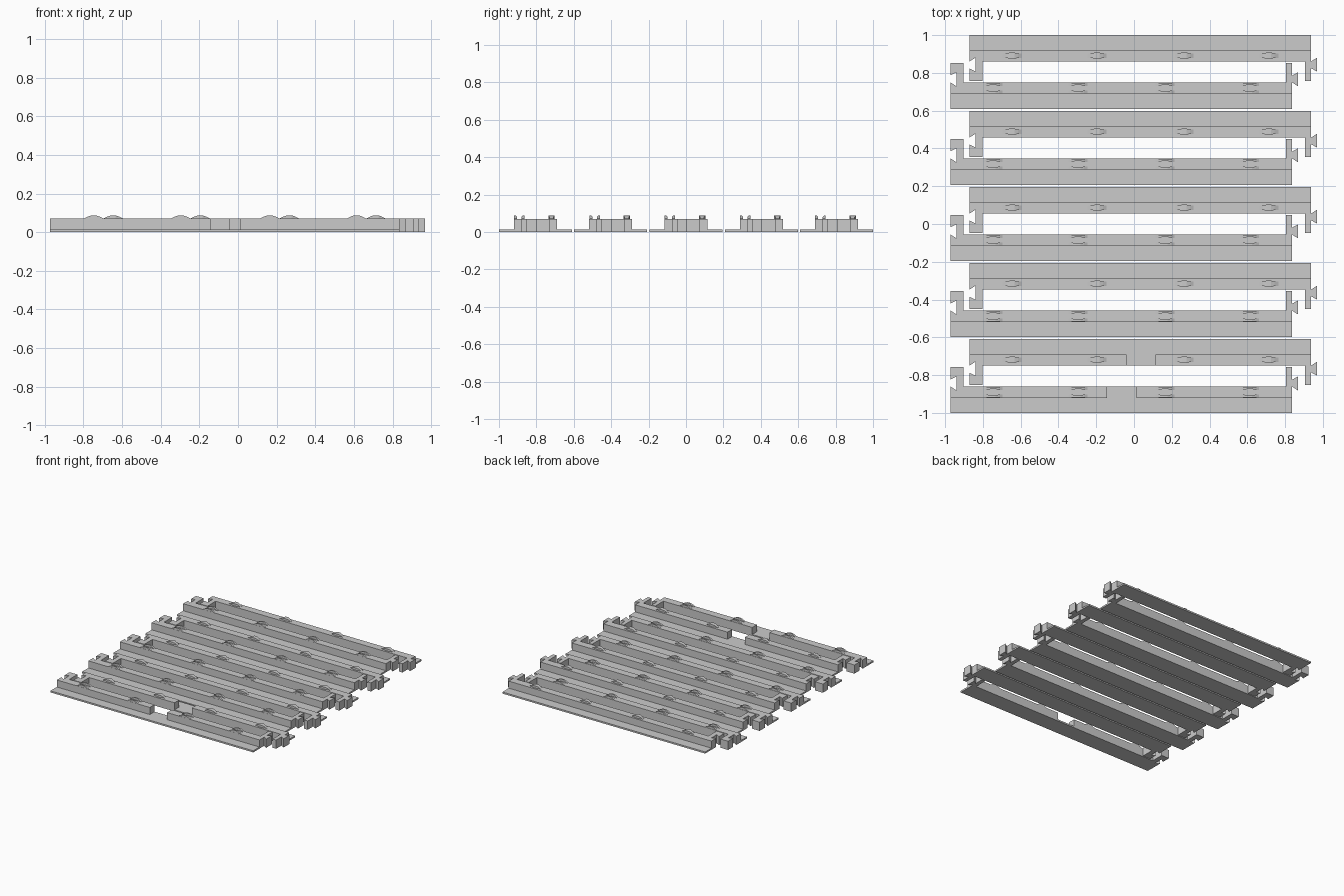
import bpy, bmesh

if "Cube" in bpy.data.objects:
    bpy.data.objects.remove(bpy.data.objects["Cube"])

PITCH = 0.4025      # spacing of the rail pairs
LENGTH = 1.808      # rail length
STEP = 0.08         # depth of the thin flange
EDGE = 0.14         # inner edge of the wall
HEIGHT = 0.07
FLANGE_H = 0.013
GAP = (0.83, 0.984)  # opening in the walls of the front pair
CLIPS = (0.226, 0.676, 1.137, 1.585)

grey = bpy.data.materials.new("plain grey")
grey.diffuse_color = (0.6, 0.6, 0.6, 1)
grey.use_nodes = True
grey.node_tree.nodes["Principled BSDF"].inputs["Base Color"].default_value = grey.diffuse_color


def prism(bm, plan, z0, z1, place):
    """Extrude a plan outline between two heights."""
    low = [bm.verts.new((*place(u, v), z0)) for u, v in plan]
    high = [bm.verts.new((*place(u, v), z1)) for u, v in plan]
    n = len(plan)
    bm.faces.new(low)
    bm.faces.new(high)
    for i in range(n):
        j = (i + 1) % n
        bm.faces.new((low[i], low[j], high[j], high[i]))


def rect(u0, u1, v0, v1):
    return [(u0, v0), (u1, v0), (u1, v1), (u0, v1)]


def ridge(bm, u, stations, place):
    """Loft a low clip ridge through (offset, height, v0, v1) stations."""
    rings = []
    for du, h, v0, v1 in stations:
        z = HEIGHT - 0.002
        rings.append([bm.verts.new((*place(u + du, v), zz)) for v, zz in
                      ((v0, z), (v1, z), (v1, HEIGHT + h), (v0, HEIGHT + h))])
    for a, b in zip(rings, rings[1:]):
        for i in range(4):
            j = (i + 1) % 4
            bm.faces.new((a[i], a[j], b[j], b[i]))
    bm.faces.new(rings[0])
    bm.faces.new(rings[-1])


def finish(bm, name):
    bmesh.ops.recalc_face_normals(bm, faces=bm.faces[:])
    mesh = bpy.data.meshes.new(name)
    bm.to_mesh(mesh)
    bm.free()
    mesh.materials.append(grey)
    bpy.context.collection.objects.link(bpy.data.objects.new(name, mesh))


# wall ends: dovetail socket on the left arm, dovetail tongue on the right arm
left_end = [(0.069, EDGE), (0.069, 0.243), (0, 0.243), (0, 0.177),
            (0.032, 0.193), (0.032, 0.119), (0, EDGE), (0, STEP)]
right_end = [(LENGTH, STEP), (LENGTH, EDGE), (1.840, 0.119), (1.840, 0.193),
             (LENGTH, 0.175), (LENGTH, 0.243), (1.776, 0.243), (1.776, EDGE)]
# clip outline along the rail: offset, height, bulge
arc = [(-0.05, 0.001, 0), (-0.03, 0.011, 0), (-0.012, 0.017, 0.006),
       (0.012, 0.017, 0.006), (0.03, 0.011, 0), (0.05, 0.001, 0)]
mid = 0.109


def rail(name, place, gap, tongue):
    # thin flange
    bm = bmesh.new()
    prism(bm, rect(0, LENGTH, 0, STEP), 0, FLANGE_H, place)
    if gap:
        prism(bm, rect(*GAP, STEP, EDGE), 0, FLANGE_H, place)
    finish(bm, name + "_flange")
    # upright wall with interlocking ends
    bm = bmesh.new()
    if gap:
        prism(bm, left_end + [(GAP[0], STEP), (GAP[0], EDGE)], 0, HEIGHT, place)
        prism(bm, right_end + [(GAP[1], EDGE), (GAP[1], STEP)], 0, HEIGHT, place)
    else:
        prism(bm, left_end + right_end, 0, HEIGHT, place)
    finish(bm, name + "_wall")
    # clips: bulged tongues, or pairs of ridges around a bulged slot
    bm = bmesh.new()
    for u in CLIPS:
        if tongue:
            ridge(bm, u, [(d, h, mid - 0.011 - b, mid + 0.011 + b)
                          for d, h, b in arc], place)
        else:
            ridge(bm, u, [(d, h, mid - 0.028, mid - 0.012 - b)
                          for d, h, b in arc], place)
            ridge(bm, u, [(d, h, mid + 0.012 + b, mid + 0.028)
                          for d, h, b in arc], place)
    finish(bm, name + "_clips")


# five pairs of facing rails
for row in range(5):
    y = -1 + row * PITCH
    rail(f"front_rail_{row + 1}", lambda u, v: (u - 0.972, y + v), row == 0, False)
    rail(f"back_rail_{row + 1}", lambda u, v: (u - 0.871, y + 0.39 - v), row == 0, True)
